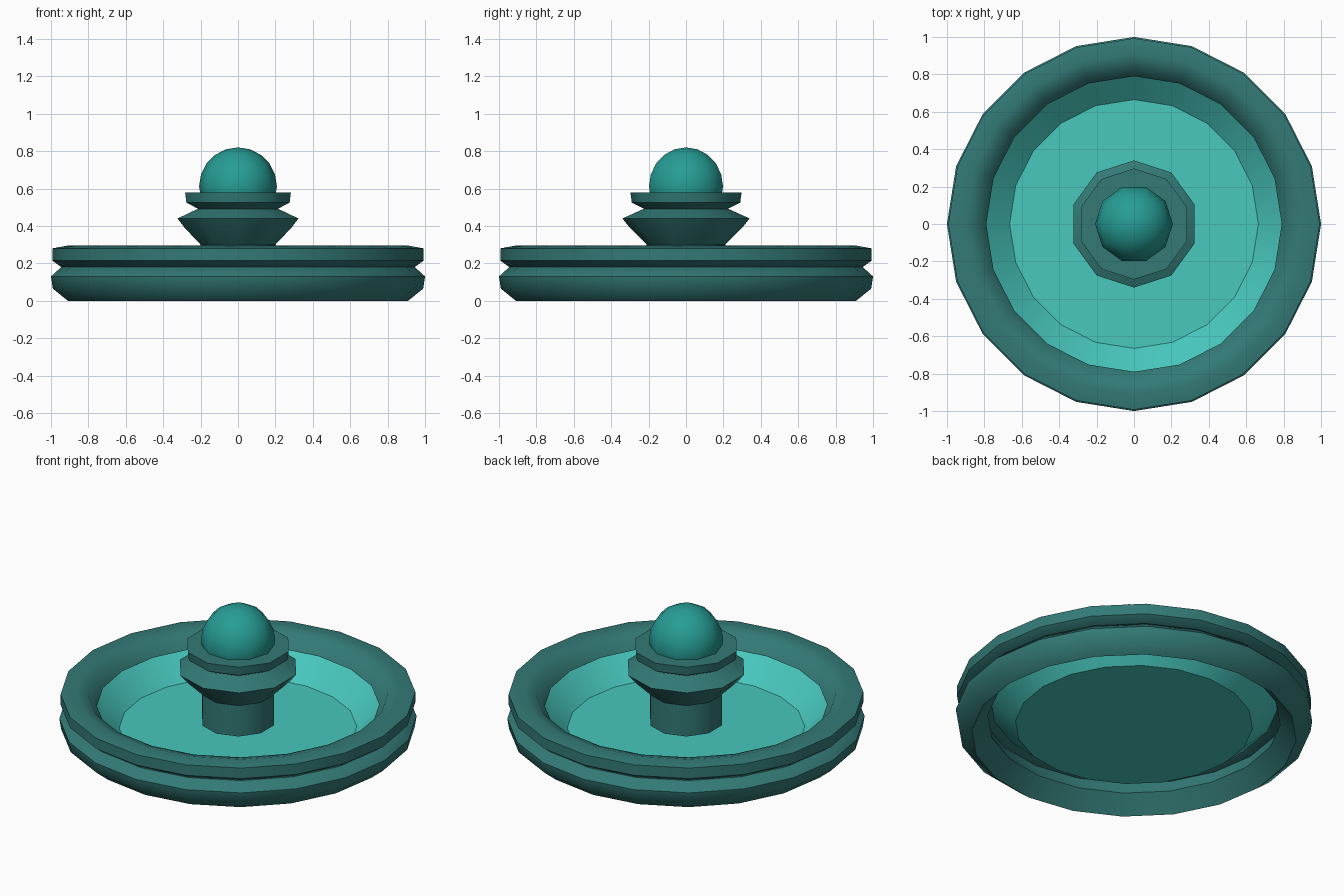
import bpy, math

if "Cube" in bpy.data.objects:
    bpy.data.objects.remove(bpy.data.objects["Cube"])


def srgb(h):
    out = []
    for i in (0, 2, 4):
        c = int(h[i:i + 2], 16) / 255
        out.append(c / 12.92 if c <= 0.04045 else ((c + 0.055) / 1.055) ** 2.4)
    return (*out, 1.0)


def material(name, h):
    m = bpy.data.materials.new(name)
    m.diffuse_color = srgb(h)
    m.use_nodes = True
    m.node_tree.nodes["Principled BSDF"].inputs["Base Color"].default_value = m.diffuse_color
    return m


STONE = material("dark teal", "337a76")
WATER = material("bright turquoise", "48c8be")
BALL = material("mid teal", "269d95")


def lathe(name, profile, sides, mat, closed=False, cap_start=False, cap_end=False, angle=50):
    """Turn an (r, z) profile, listed bottom to top, around the z axis."""
    n = len(profile)
    verts, faces = [], []
    for r, z in profile:
        for k in range(sides):
            a = math.pi / 2 + 2 * math.pi * k / sides
            verts.append((r * math.cos(a), r * math.sin(a), z))
    for i in range(n if closed else n - 1):
        j = (i + 1) % n
        for k in range(sides):
            l = (k + 1) % sides
            faces.append((i * sides + k, i * sides + l, j * sides + l, j * sides + k))
    if cap_start:
        faces.append(tuple(range(sides))[::-1])
    if cap_end:
        faces.append(tuple((n - 1) * sides + k for k in range(sides)))
    me = bpy.data.meshes.new(name)
    me.from_pydata(verts, [], faces)
    me.materials.append(mat)
    ob = bpy.data.objects.new(name, me)
    bpy.context.collection.objects.link(ob)
    bpy.ops.object.select_all(action='DESELECT')
    ob.select_set(True)
    bpy.context.view_layer.objects.active = ob
    bpy.ops.object.shade_smooth_by_angle(angle=math.radians(angle))
    return ob


# Two stacked stone rings around the pool
lathe("lower_ring", [(0.91, 0), (0.99, 0.065), (1.0, 0.13), (0.945, 0.18),
                     (0.85, 0.18), (0.82, 0.10)], 20, STONE, closed=True)
lathe("upper_ring", [(0.945, 0.18), (0.993, 0.215), (0.993, 0.28), (0.91, 0.295),
                     (0.84, 0.275), (0.79, 0.205), (0.85, 0.18)], 20, STONE, closed=True)

# Shallow bowl, its sloped side disappearing under the rim
bowl = lathe("bowl", [(0.665, 0.07), (0.81, 0.205)], 20, WATER, angle=30)
floor = lathe("bowl_floor", [(0.665, 0.07)], 20, WATER, cap_end=True)

# Central column with a flared collar and top plate
lathe("column", [(0.21, 0.11), (0.21, 0.30), (0.30, 0.39), (0.34, 0.44), (0.225, 0.492),
                 (0.29, 0.525), (0.297, 0.578)], 10, STONE,
      cap_start=True, cap_end=True, angle=40)

# Ball on top
bpy.ops.mesh.primitive_uv_sphere_add(segments=10, ring_count=10, radius=0.208,
                                     location=(0, 0, 0.612), rotation=(0, 0, math.pi / 2))
ball = bpy.context.object
ball.name = "ball"
ball.data.materials.append(BALL)
bpy.ops.object.shade_smooth()
